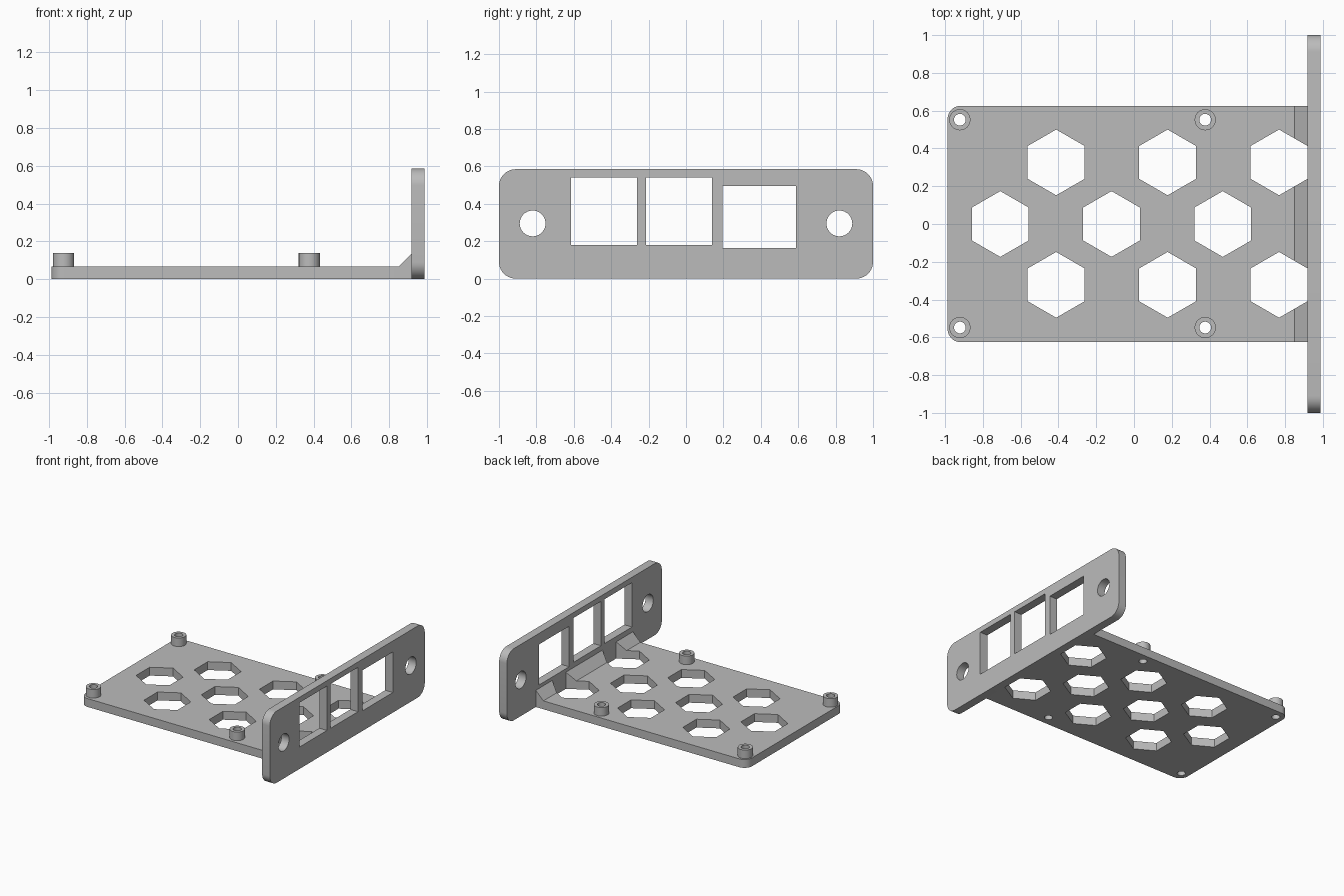
import bpy
import bmesh
from math import cos, sin, pi
from mathutils import Vector

default = bpy.data.objects.get("Cube")
if default:
    bpy.data.objects.remove(default, do_unlink=True)

GREY = (0.5, 0.5, 0.5, 1.0)
grey = bpy.data.materials.new("plain_grey")
grey.use_nodes = True
grey.diffuse_color = GREY
grey.node_tree.nodes["Principled BSDF"].inputs["Base Color"].default_value = GREY

PLATE_TOP = 0.068
PLATE_END = 0.918
FACE_END = 0.987
HALF_DEPTH = 0.626


def ring(cx, cy, r, n, start=0.0):
    """Regular polygon outline."""
    return [(cx + r * cos(start + 2 * pi * i / n), cy + r * sin(start + 2 * pi * i / n))
            for i in range(n)]


def rounded_rect(x0, y0, x1, y1, radii=(0, 0, 0, 0), steps=10):
    """Rectangle outline, radii from the lower left corner counter-clockwise."""
    points = []
    corners = [(x0, y0, 1, 1), (x1, y0, -1, 1), (x1, y1, -1, -1), (x0, y1, 1, -1)]
    for k, ((x, y, sx, sy), r) in enumerate(zip(corners, radii)):
        if r == 0:
            points.append((x, y))
            continue
        for i in range(steps + 1):
            a = pi + k * pi / 2 + i * pi / 2 / steps
            points.append((x + sx * r + r * cos(a), y + sy * r + r * sin(a)))
    return points


# Ways to stand a flat outline in space
def upward(u, v, d):
    return Vector((u, v, d))


def sideways(u, v, d):
    return Vector((d, u, v))


def along_depth(u, v, d):
    return Vector((u, d, v))


def prisms(name, outlines, low, high, place):
    """One object made of outlines extruded from low to high."""
    bm = bmesh.new()
    for outline in outlines:
        face = bm.faces.new([bm.verts.new(place(u, v, low)) for u, v in outline])
        grown = bmesh.ops.extrude_face_region(bm, geom=[face])["geom"]
        verts = [g for g in grown if isinstance(g, bmesh.types.BMVert)]
        bmesh.ops.translate(bm, verts=verts, vec=place(0, 0, high - low))
    bmesh.ops.recalc_face_normals(bm, faces=bm.faces)
    mesh = bpy.data.meshes.new(name)
    bm.to_mesh(mesh)
    bm.free()
    mesh.materials.append(grey)
    obj = bpy.data.objects.new(name, mesh)
    bpy.context.collection.objects.link(obj)
    return obj


def cut(obj, cutter):
    """Subtract the cutter and keep the plain mesh."""
    mod = obj.modifiers.new("openings", "BOOLEAN")
    mod.operation = "DIFFERENCE"
    mod.solver = "EXACT"
    mod.object = cutter
    bpy.context.view_layer.update()
    graph = bpy.context.evaluated_depsgraph_get()
    mesh = bpy.data.meshes.new_from_object(obj.evaluated_get(graph))
    obj.modifiers.clear()
    obj.data = mesh


# Base plate, rounded at the free end
base = prisms("base_plate", [rounded_rect(-FACE_END, -HALF_DEPTH, PLATE_END, HALF_DEPTH,
                                          (0.07, 0, 0, 0.07))], 0, PLATE_TOP, upward)

# Sloped fillet strip joining the base to the face plate
gusset = prisms("gusset_strip", [[(0.85, PLATE_TOP), (PLATE_END, PLATE_TOP),
                                  (PLATE_END, 0.136)]],
                -HALF_DEPTH, HALF_DEPTH, along_depth)

# Standoffs near the corners
spots = [(x, y) for x in (-0.922, 0.377) for y in (-0.548, 0.552)]
standoffs = prisms("standoffs", [ring(x, y, 0.056, 40) for x, y in spots],
                   PLATE_TOP, 0.138, upward)

# Staggered honeycomb openings and screw holes
centres = [(-0.708 + 0.589 * i, 0) for i in range(3)]
centres += [(-0.412 + 0.59 * i, y) for i in range(3) for y in (-0.322, 0.326)]
hexes = [ring(x, y, 0.174, 6, pi / 6) for x, y in centres]
holes = [ring(x, y, 0.031, 32) for x, y in spots]
base_cutter = prisms("base_cutter", hexes + holes, -0.1, 0.3, upward)
for part in (base, gusset, standoffs):
    cut(part, base_cutter)

# Upright face plate with three windows and two mounting holes
face_plate = prisms("face_plate", [rounded_rect(-1, 0, 1, 0.585, (0.09,) * 4)],
                    PLATE_END, FACE_END, sideways)
windows = [rounded_rect(-0.615, 0.179, -0.262, 0.541),
           rounded_rect(-0.214, 0.179, 0.139, 0.541),
           rounded_rect(0.195, 0.164, 0.588, 0.495)]
mounts = [ring(y, 0.295, 0.069, 40) for y in (-0.82, 0.82)]
face_cutter = prisms("face_cutter", windows + mounts, 0.8, 1.1, sideways)
cut(face_plate, face_cutter)

for cutter in (base_cutter, face_cutter):
    bpy.data.objects.remove(cutter, do_unlink=True)

# Smooth the round walls, keep the edges crisp
bpy.ops.object.select_all(action="DESELECT")
for part in (base, gusset, standoffs, face_plate):
    part.select_set(True)
bpy.context.view_layer.objects.active = base
bpy.ops.object.shade_smooth_by_angle(angle=pi / 6)
